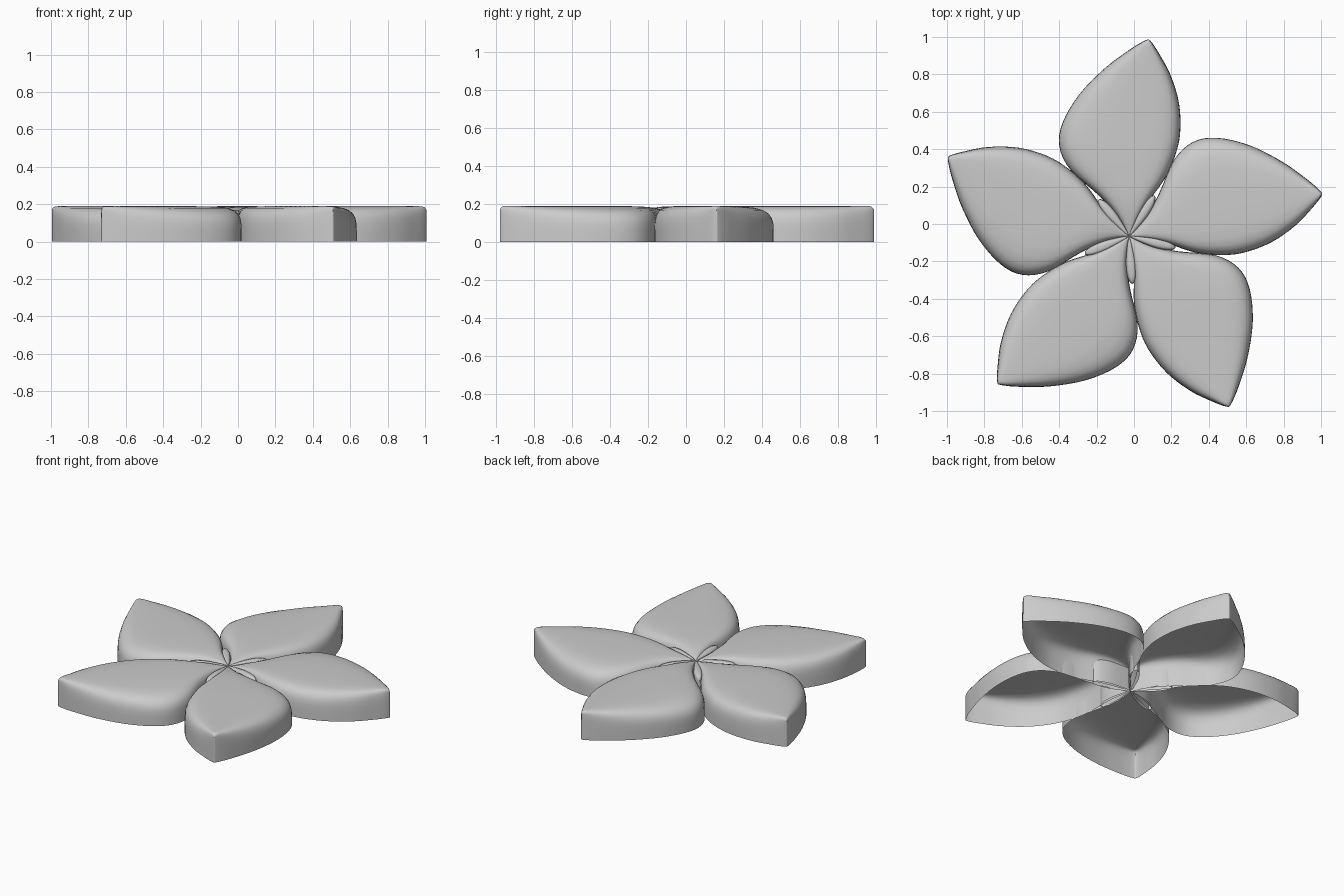
import bpy, bmesh, math
from mathutils import Matrix, Vector

if "Cube" in bpy.data.objects:
    bpy.data.objects.remove(bpy.data.objects["Cube"])

CENTRE = Vector((-0.026, -0.065, 0))
FIRST = math.radians(84.4)

# Stations: distance from centre, left half-width, right half-width, top height
PETAL = [
    (0.00, 0.003, 0.003, 0.150),
    (0.10, 0.075, 0.040, 0.172),
    (0.20, 0.182, 0.088, 0.184),
    (0.32, 0.345, 0.158, 0.188),
    (0.44, 0.418, 0.200, 0.19),
    (0.57, 0.413, 0.218, 0.19),
    (0.73, 0.338, 0.197, 0.19),
    (0.88, 0.218, 0.136, 0.19),
    (0.99, 0.098, 0.062, 0.19),
    (1.04, 0.032, 0.022, 0.187),
    (1.057, 0.002, 0.002, 0.172),
]
RIDGE = [
    (0.00, 0.003, 0.003, 0.155),
    (0.05, 0.015, 0.015, 0.162),
    (0.14, 0.029, 0.029, 0.168),
    (0.21, 0.026, 0.026, 0.165),
    (0.245, 0.013, 0.013, 0.155),
    (0.255, 0.002, 0.002, 0.14),
]
# Half cross-section: fraction of width, fraction of height
HALF = [(1, 0), (1, 0.3), (0.995, 0.5), (0.975, 0.66), (0.93, 0.79), (0.86, 0.88),
        (0.75, 0.945), (0.58, 0.982), (0.3, 0.997)]
SECTION = HALF + [(0, 1.0)] + [(-a, b) for a, b in reversed(HALF)]


def smooth_stations(pts, n):
    out = []
    for i in range(len(pts) - 1):
        p0, p1 = pts[max(i - 1, 0)], pts[i]
        p2, p3 = pts[i + 1], pts[min(i + 2, len(pts) - 1)]
        for k in range(n):
            t = k / n
            out.append([0.5 * (2 * b + (c - a) * t + (2 * a - 5 * b + 4 * c - d) * t * t
                               + (3 * b - a - 3 * c + d) * t ** 3)
                        for a, b, c, d in zip(p0, p1, p2, p3)])
    out.append(list(pts[-1]))
    return out


def shell(name, stations, angle):
    # Open-bottomed shell lofted through the stations
    bm = bmesh.new()
    rows = []
    for x, left, right, top in smooth_stations(stations, 4):
        rows.append([bm.verts.new((x, s * (left if s > 0 else right), top * h))
                     for s, h in SECTION])
    for a, b in zip(rows, rows[1:]):
        for i in range(len(SECTION) - 1):
            bm.faces.new((a[i], a[i + 1], b[i + 1], b[i]))
    # Close the thin vertical edge at the tip
    bm.faces.new(rows[-1])
    bmesh.ops.recalc_face_normals(bm, faces=bm.faces)
    bm.transform(Matrix.Translation(CENTRE) @ Matrix.Rotation(angle, 4, 'Z'))
    mesh = bpy.data.meshes.new(name)
    bm.to_mesh(mesh)
    bm.free()
    obj = bpy.data.objects.new(name, mesh)
    bpy.context.collection.objects.link(obj)
    bpy.ops.object.select_all(action='DESELECT')
    obj.select_set(True)
    bpy.context.view_layer.objects.active = obj
    bpy.ops.object.shade_smooth_by_angle(angle=math.radians(40))


# Five petals, with a slim leaf in each valley between them
for k in range(5):
    turn = FIRST + k * math.tau / 5
    shell(f"petal_{k + 1}", PETAL, turn)
    shell(f"centre_ridge_{k + 1}", RIDGE, turn + math.radians(45.5))
